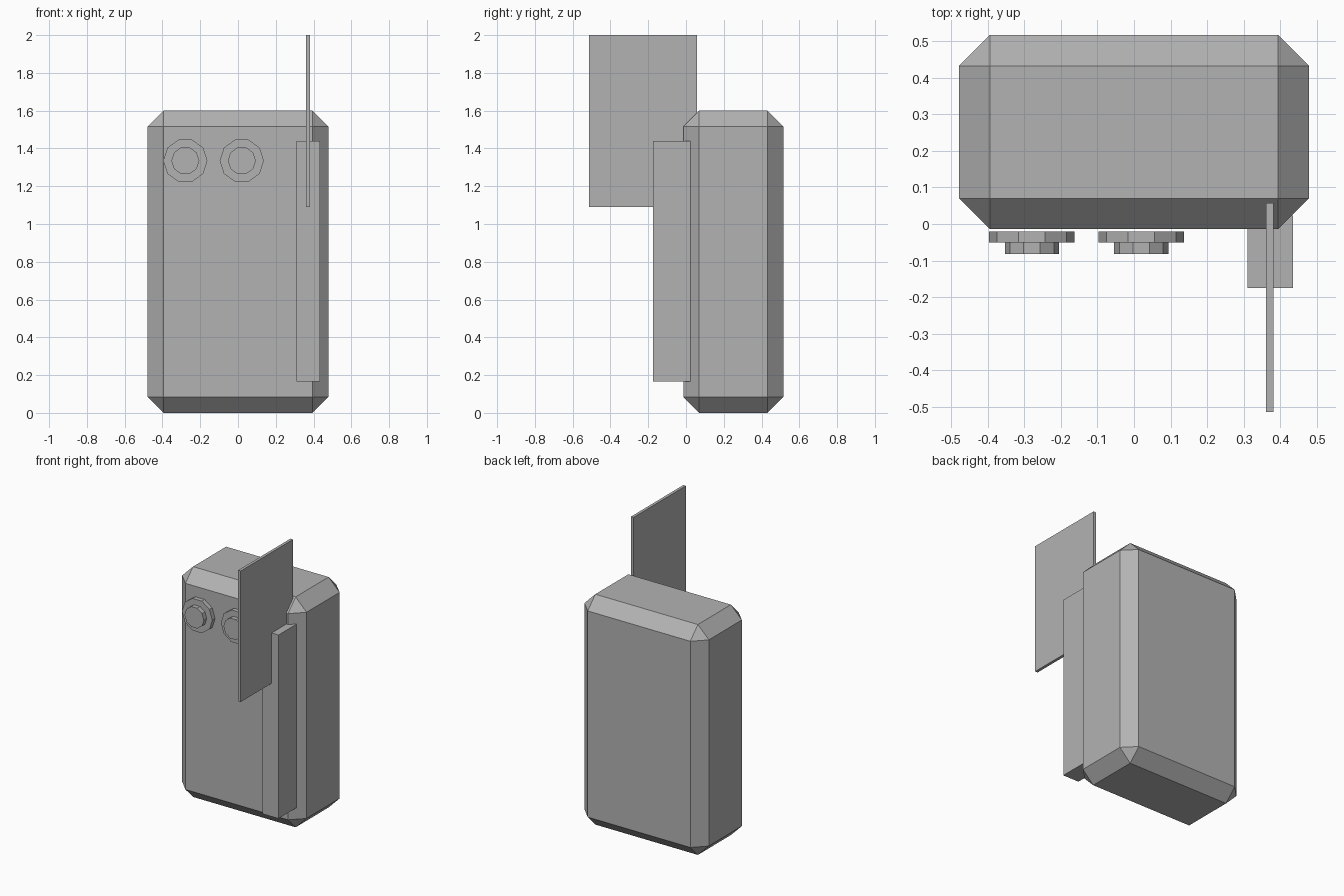
import bpy, bmesh, math
from mathutils import Matrix

if "Cube" in bpy.data.objects:
    bpy.data.objects.remove(bpy.data.objects["Cube"])

grey = bpy.data.materials.new("plain grey")
grey.diffuse_color = (0.45, 0.45, 0.45, 1)
grey.use_nodes = True
grey.node_tree.nodes["Principled BSDF"].inputs["Base Color"].default_value = grey.diffuse_color


def add_object(name, bm):
    bmesh.ops.recalc_face_normals(bm, faces=bm.faces[:])
    mesh = bpy.data.meshes.new(name)
    bm.to_mesh(mesh)
    bm.free()
    mesh.materials.append(grey)
    obj = bpy.data.objects.new(name, mesh)
    bpy.context.collection.objects.link(obj)
    return obj


def box(name, lo, hi, chamfer=0):
    """Box between two corners, with optional flat chamfers."""
    bm = bmesh.new()
    size = [b - a for a, b in zip(lo, hi)]
    mid = [(a + b) / 2 for a, b in zip(lo, hi)]
    bmesh.ops.create_cube(bm, size=1, matrix=Matrix.Translation(mid) @ Matrix.Diagonal((*size, 1)))
    if chamfer:
        bmesh.ops.bevel(bm, geom=bm.edges[:], offset=chamfer, segments=1,
                        affect='EDGES', clamp_overlap=True)
    return add_object(name, bm)


def disc(name, x, z, radius, y_front, y_back, sides=10):
    """Many-sided disc whose axis runs front to back, one corner pointing along x."""
    bm = bmesh.new()
    angles = [math.tau * i / sides for i in range(sides)]
    rings = [[bm.verts.new((x + radius * math.cos(a), y, z + radius * math.sin(a))) for a in angles]
             for y in (y_front, y_back)]
    front, back = rings
    bm.faces.new(front)
    bm.faces.new(back[::-1])
    for i in range(sides):
        j = (i + 1) % sides
        bm.faces.new((front[j], front[i], back[i], back[j]))
    return add_object(name, bm)


# Main body
box("body", (-0.478, -0.014, 0), (0.478, 0.516, 1.6), 0.084)

# Upright bar on the front and the thin plate rising from it
box("front_bar", (0.31, -0.175, 0.165), (0.434, 0.023, 1.44))
box("side_plate", (0.361, -0.514, 1.09), (0.381, 0.058, 2.0))

# Two stepped knobs
for side, x in (("left", -0.279), ("right", 0.02)):
    disc(side + "_knob_base", x, 1.335, 0.117, -0.05, -0.02)
    disc(side + "_knob_cap", x, 1.335, 0.074, -0.082, -0.05)
